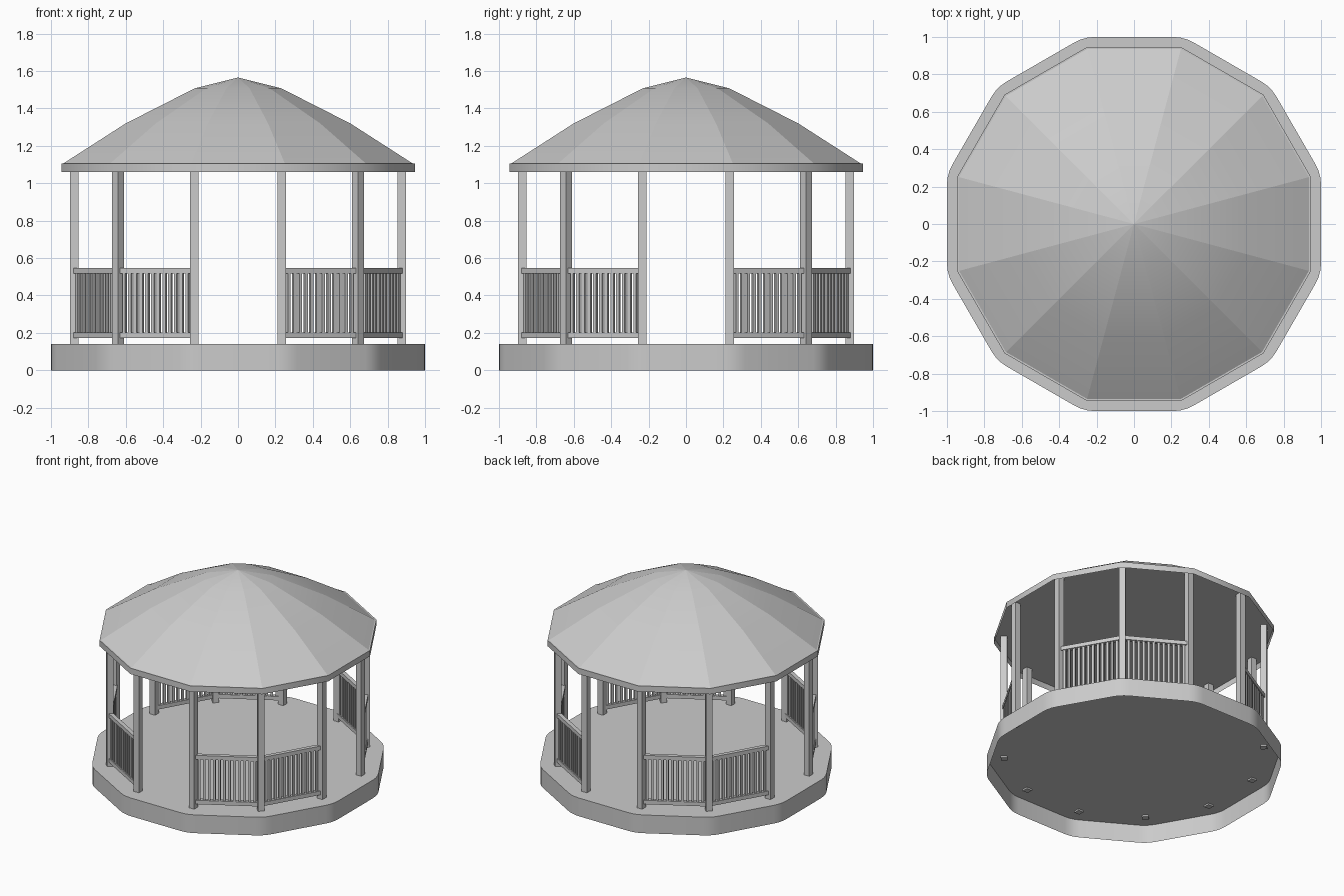
import bpy, bmesh
from math import pi, cos, sin, tan, radians
from mathutils import Vector, Matrix

cube = bpy.data.objects.get("Cube")
if cube:
    bpy.data.objects.remove(cube, do_unlink=True)

SIDES = 12
HALF = pi / SIDES
FLOOR_Z, EAVE_Z, ROOF_Z = 0.14, 1.06, 1.105
POST_R, POST_W = 0.907, 0.045

grey = bpy.data.materials.new("warm_grey")
grey.use_nodes = True
colour = (0.6, 0.6, 0.6, 1)
grey.diffuse_color = colour
grey.node_tree.nodes["Principled BSDF"].inputs["Base Color"].default_value = colour


def finish(bm, name, angle=None, sharp_test=None):
    """Turn a bmesh into an object, optionally smooth with sharp edges."""
    bm.normal_update()
    if angle is not None:
        for f in bm.faces:
            f.smooth = True
        for e in bm.edges:
            e.smooth = len(e.link_faces) == 2 and e.calc_face_angle() < radians(angle)
            if sharp_test and sharp_test(e):
                e.smooth = False
    mesh = bpy.data.meshes.new(name)
    bm.to_mesh(mesh)
    bm.free()
    mesh.materials.append(grey)
    obj = bpy.data.objects.new(name, mesh)
    bpy.context.collection.objects.link(obj)
    return obj


def ring(apothem):
    """Corners of the twelve-sided plan, with a flat side to the front."""
    r = apothem / cos(HALF)
    return [Vector((r * cos(HALF + 2 * HALF * i), r * sin(HALF + 2 * HALF * i), 0))
            for i in range(SIDES)]


def rounded_ring(apothem, radius, steps=3):
    """The same plan with its corners rounded."""
    pts = []
    r = (apothem - radius) / cos(HALF)
    for i in range(SIDES):
        mid = HALF + 2 * HALF * i
        for k in range(steps + 1):
            a = mid - HALF + 2 * HALF * k / steps
            pts.append(Vector((r * cos(mid) + radius * cos(a),
                               r * sin(mid) + radius * sin(a), 0)))
    return pts


def open_tray(name, outline, z0, z1, angle):
    """Top sheet and side walls, open underneath."""
    bm = bmesh.new()
    low = [bm.verts.new((p.x, p.y, z0)) for p in outline]
    top = [bm.verts.new((p.x, p.y, z1)) for p in outline]
    n = len(outline)
    for i in range(n):
        j = (i + 1) % n
        bm.faces.new((low[i], low[j], top[j], top[i]))
    bm.faces.new(top)
    return finish(bm, name, angle)


def add_box(bm, centre, size, turn):
    m = (Matrix.Translation(centre) @ Matrix.Rotation(turn, 4, 'Z')
         @ Matrix.Diagonal((*size, 1)))
    bmesh.ops.create_cube(bm, size=1, matrix=m)


# Floor platform and eave band
open_tray("floor_platform", rounded_ring(1.0, 0.22), 0, FLOOR_Z, 25)
open_tray("eave_band", ring(0.945), EAVE_Z, ROOF_Z, 35)

# Domed roof: rings of panels meeting at the peak
bm = bmesh.new()
loops = [[bm.verts.new((p.x, p.y, z)) for p in ring(a)]
         for a, z in ((0.935, ROOF_Z), (0.6, 1.32), (0.23, 1.508))]
peak = bm.verts.new((0, 0, 1.565))
for i in range(SIDES):
    j = (i + 1) % SIDES
    for a, b in zip(loops, loops[1:]):
        bm.faces.new((a[i], a[j], b[j], b[i]))
    bm.faces.new((loops[-1][i], loops[-1][j], peak))
finish(bm, "roof", 40, lambda e: abs(e.verts[0].co.z - e.verts[1].co.z) > 0.01)

# Posts and railings: one corner group of three posts, repeated four times
post_bottom = FLOOR_Z - 0.012
for q, corner in enumerate(("back_left", "back_right", "front_right", "front_left")):
    base = q * pi / 2
    spots = []
    for k, turn in enumerate((0, pi / 4, pi / 2)):
        a = base + HALF + 2 * HALF * k
        spot = Vector((POST_R * cos(a), POST_R * sin(a), 0))
        spots.append(spot)
        bm = bmesh.new()
        add_box(bm, spot + Vector((0, 0, (post_bottom + ROOF_Z) / 2)),
                (POST_W, POST_W, ROOF_Z - post_bottom), base + turn)
        finish(bm, f"post_{corner}_{k + 1}")

    for k in range(2):
        start, end = spots[k], spots[k + 1]
        span = end - start
        turn = base + 2 * HALF * (k + 1) + pi / 2
        bm = bmesh.new()
        for z in (0.187, 0.532):
            add_box(bm, (start + end) / 2 + Vector((0, 0, z)),
                    (span.length, 0.03, 0.03), turn)
        count = 12
        clear = POST_W / 2 / span.length
        for n in range(count):
            t = clear + (1 - 2 * clear) * (n + 0.5) / count
            add_box(bm, start + span * t + Vector((0, 0, 0.36)),
                    (0.018, 0.018, 0.33), turn)
        finish(bm, f"railing_{corner}_{k + 1}")
